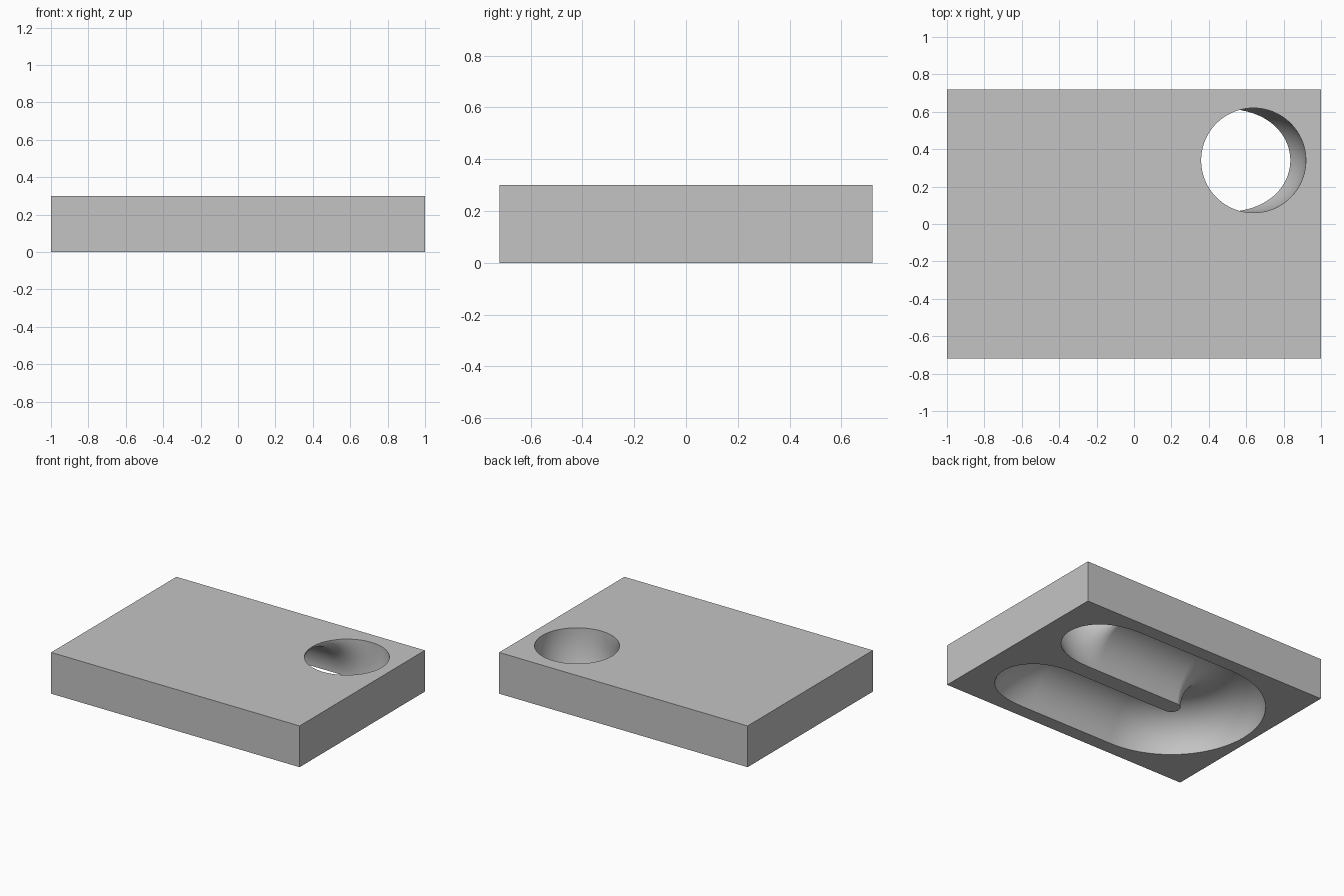
import bpy, bmesh, math
from mathutils import Vector

cube = bpy.data.objects.get("Cube")
if cube:
    bpy.data.objects.remove(cube, do_unlink=True)

LENGTH, DEPTH, HEIGHT = 2.0, 1.44, 0.30
TUBE_R = 0.28        # radius of the channel
LANE_Y = 0.34        # distance of each lane from the middle
ELBOW_X = 0.34       # where the lanes start to turn up or down
ELBOW_R = 0.299      # centre-line radius of the elbows
TURN_X = -0.32       # centre of the U-turn
SIDES, STEPS = 96, 32

grey = bpy.data.materials.new("plain grey")
grey.use_nodes = True
colour = (0.55, 0.55, 0.55, 1)
grey.diffuse_color = colour
grey.node_tree.nodes["Principled BSDF"].inputs["Base Color"].default_value = colour


def make_object(name, bm):
    bmesh.ops.recalc_face_normals(bm, faces=bm.faces)
    mesh = bpy.data.meshes.new(name)
    bm.to_mesh(mesh)
    bm.free()
    mesh.materials.append(grey)
    obj = bpy.data.objects.new(name, mesh)
    bpy.context.collection.objects.link(obj)
    return obj


def elbow_station(t, side):
    """Centre and cross-section axes; side +1 bends up, -1 bends down."""
    s, c = math.sin(t), math.cos(t)
    centre = Vector((ELBOW_X + ELBOW_R * s, side * LANE_Y, side * ELBOW_R * (1 - c)))
    return centre, Vector((0, side, 0)), Vector((-side * s, 0, c))


# Rectangular block
bm = bmesh.new()
bmesh.ops.create_cube(bm, size=1)
for v in bm.verts:
    v.co = Vector((v.co.x * LENGTH, v.co.y * DEPTH, (v.co.z + 0.5) * HEIGHT))
block = make_object("channel_block", bm)

# Centre line of the passage: rising elbow, U-turn, descending elbow
quarter = [math.pi / 2 * i / STEPS for i in range(STEPS + 1)]
rising = [elbow_station(t, 1) for t in quarter]
falling = [elbow_station(t, -1) for t in quarter]
turn = []
for i in range(2 * STEPS + 1):
    a = math.pi / 2 + math.pi * i / (2 * STEPS)
    radial = Vector((math.cos(a), math.sin(a), 0))
    turn.append((Vector((TURN_X, 0, 0)) + radial * LANE_Y, radial, Vector((0, 0, 1))))


def extended(station, dz):
    centre, a, b = station
    return centre + Vector((0, 0, dz)), a, b


path = [extended(rising[-1], 0.1)] + rising[::-1] + turn + falling
path.append(extended(falling[-1], -0.1))

# Round tube swept along the centre line
bm = bmesh.new()
rings = []
for centre, a, b in path:
    ring = []
    for k in range(SIDES):
        t = 2 * math.pi * (k + 0.5) / SIDES
        ring.append(bm.verts.new(centre + TUBE_R * (math.cos(t) * a + math.sin(t) * b)))
    rings.append(ring)
for r0, r1 in zip(rings, rings[1:]):
    for k in range(SIDES):
        n = (k + 1) % SIDES
        bm.faces.new((r0[k], r0[n], r1[n], r1[k]))
bm.faces.new(rings[0])
bm.faces.new(rings[-1])
cutter = make_object("passage_cutter", bm)
cutter.hide_render = True

# Cut the passage out of the block
cut = block.modifiers.new("passage", 'BOOLEAN')
cut.operation = 'DIFFERENCE'
cut.solver = 'EXACT'
cut.object = cutter
bpy.ops.object.select_all(action='DESELECT')
bpy.context.view_layer.objects.active = block
block.select_set(True)
bpy.ops.object.modifier_apply(modifier=cut.name)
bpy.data.objects.remove(cutter, do_unlink=True)
bpy.ops.object.shade_smooth_by_angle(angle=math.radians(30))
